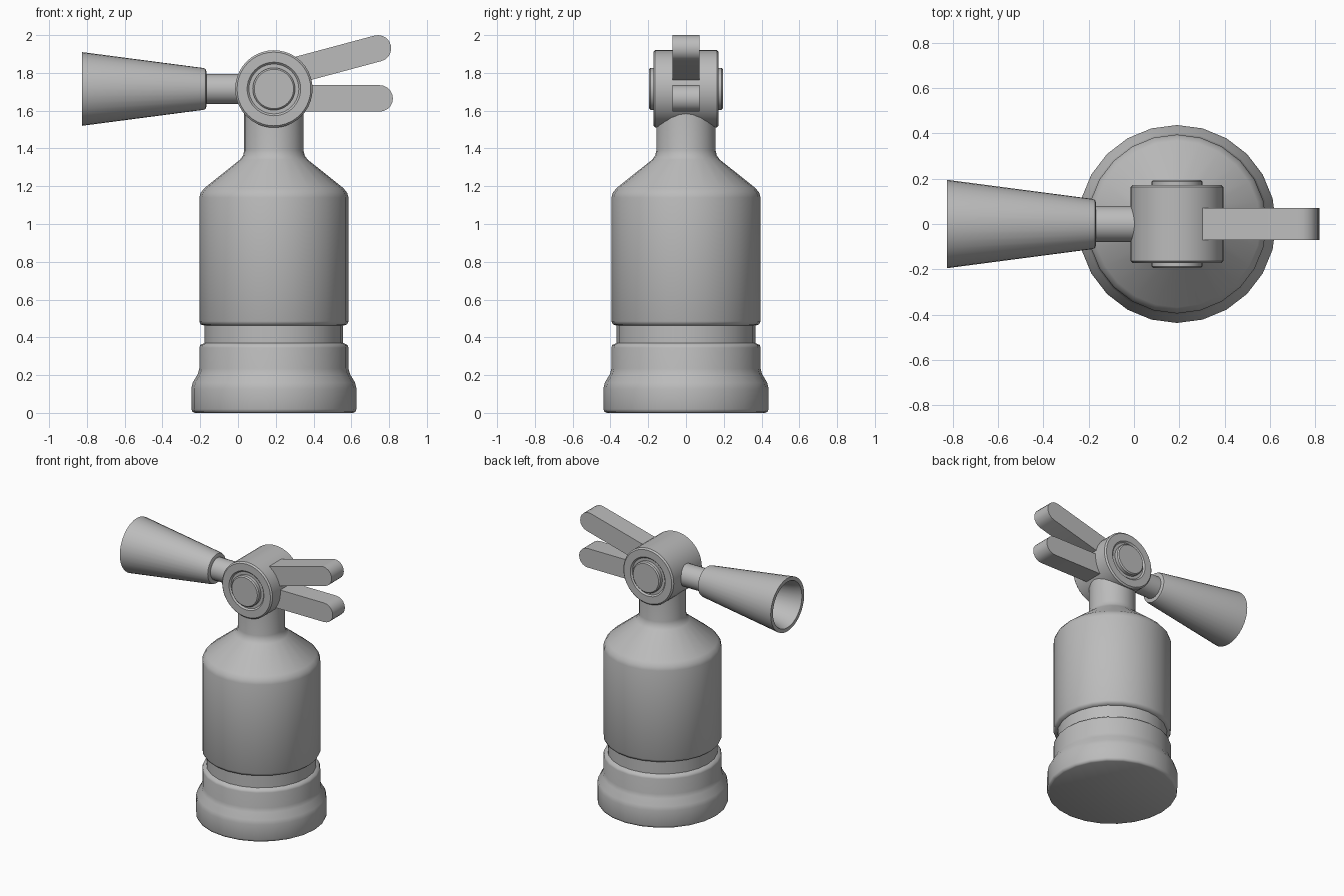
import bpy, bmesh
from math import sin, cos, pi, radians
from mathutils import Matrix, Vector

if "Cube" in bpy.data.objects:
    bpy.data.objects.remove(bpy.data.objects["Cube"])

grey = bpy.data.materials.new("plain grey")
grey.use_nodes = True
colour = (0.5, 0.5, 0.5, 1)
grey.diffuse_color = colour
grey.node_tree.nodes["Principled BSDF"].inputs["Base Color"].default_value = colour

AXIS_X = 0.19      # centre line of the bottle
HEAD_Z = 1.715     # height of the valve head


def finish(name, bm, matrix, angle=35):
    bmesh.ops.recalc_face_normals(bm, faces=bm.faces)
    mesh = bpy.data.meshes.new(name)
    bm.to_mesh(mesh)
    bm.free()
    mesh.transform(matrix)
    mesh.materials.append(grey)
    obj = bpy.data.objects.new(name, mesh)
    bpy.context.collection.objects.link(obj)
    bpy.ops.object.select_all(action='DESELECT')
    obj.select_set(True)
    bpy.context.view_layer.objects.active = obj
    bpy.ops.object.shade_smooth_by_angle(angle=radians(angle))
    return obj


def lathe(name, profile, steps, matrix, angle=35):
    """Turn (radius, height) points about local z and cap both ends."""
    bm = bmesh.new()
    rings = [[bm.verts.new((r * cos(2 * pi * i / steps), r * sin(2 * pi * i / steps), h))
              for i in range(steps)] for r, h in profile]
    for low, high in zip(rings, rings[1:]):
        for i in range(steps):
            j = (i + 1) % steps
            bm.faces.new((low[i], low[j], high[j], high[i]))
    bm.faces.new(rings[0])
    bm.faces.new(rings[-1])
    return finish(name, bm, matrix, angle)


def lever(name, start, end, tilt):
    """Bar with a rounded tip; start and end are distances from the tip centre."""
    r, half = 0.07, 0.071
    outline = [(start, r), (start, -r)]
    outline += [(end + r * cos(a), r * sin(a))
                for a in (pi * (i / 10 - 0.5) for i in range(11))]
    bm = bmesh.new()
    face = bm.faces.new([bm.verts.new((x, -half, z)) for x, z in outline])
    grown = bmesh.ops.extrude_face_region(bm, geom=[face])
    moved = [v for v in grown["geom"] if isinstance(v, bmesh.types.BMVert)]
    bmesh.ops.translate(bm, verts=moved, vec=(0, 2 * half, 0))
    return finish(name, bm, tilt)


# Bottle with its foot, groove, shoulder and neck
lathe("bottle", [
    (0.42, 0), (0.432, 0.006), (0.437, 0.02), (0.437, 0.13), (0.43, 0.16),
    (0.403, 0.205), (0.395, 0.235), (0.395, 0.345), (0.39, 0.36), (0.367, 0.37),
    (0.367, 0.462), (0.387, 0.468), (0.395, 0.485), (0.395, 1.14), (0.388, 1.165),
    (0.368, 1.19), (0.18, 1.34), (0.163, 1.362), (0.157, 1.39), (0.157, 1.65)],
    24, Matrix.Translation((AXIS_X, 0, 0)), 50)

# Valve head: drum lying along y, with a dished ring and raised button each end
half = [(0.205, 0.163), (0.195, 0.173), (0.142, 0.173), (0.132, 0.163),
        (0.112, 0.163), (0.112, 0.187), (0.104, 0.195)]
lathe("valve_head", [(r, -h) for r, h in reversed(half)] + half, 40,
      Matrix.Translation((AXIS_X, 0, HEAD_Z)) @ Matrix.Rotation(pi / 2, 4, 'X'))

# Hose pipe and hollow horn, pointing along -x
along = Matrix.Translation((0, 0, HEAD_Z)) @ Matrix.Rotation(-pi / 2, 4, 'Y')
lathe("hose_pipe", [(0.08, -0.1), (0.08, 0.22)], 24, along)
lathe("horn", [(0.095, 0.168), (0.106, 0.172), (0.111, 0.185), (0.195, 0.825),
               (0.168, 0.825), (0.15, 0.77), (0.1, 0.5)], 32, along)

# Squeeze levers
lever("lower_lever", -0.45, 0, Matrix.Translation((0.75, 0, 1.665)))
lever("upper_lever", -0.45, 0,
      Matrix.Translation((0.741, 0, 1.93)) @ Matrix.Rotation(radians(-15), 4, 'Y'))
